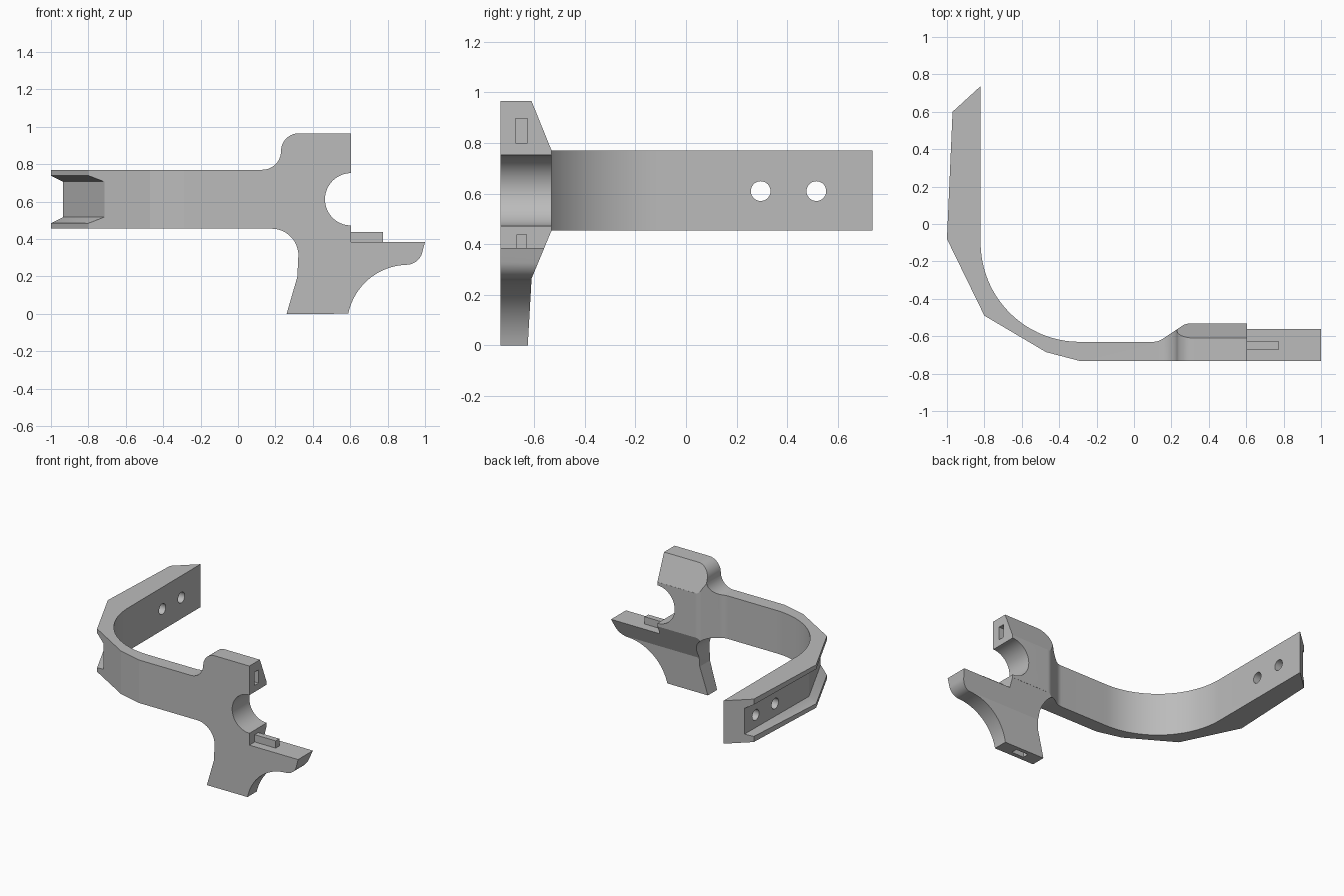
import bpy
import bmesh
from math import radians, cos, sin

cube = bpy.data.objects.get("Cube")
if cube:
    bpy.data.objects.remove(cube, do_unlink=True)

grey = bpy.data.materials.new("neutral_grey")
grey.use_nodes = True
grey.diffuse_color = (0.5, 0.5, 0.5, 1)
grey.node_tree.nodes["Principled BSDF"].inputs["Base Color"].default_value = (0.5, 0.5, 0.5, 1)


def arc(cx, cy, r, start, end, n=12):
    """Points along a circular arc, angles in degrees."""
    angles = [radians(start + (end - start) * i / n) for i in range(n + 1)]
    return [(cx + r * cos(a), cy + r * sin(a)) for a in angles]


def loft(name, rings):
    """Closed solid through a list of matching rings."""
    bm = bmesh.new()
    loops = [[bm.verts.new(p) for p in ring] for ring in rings]
    for a, b in zip(loops, loops[1:]):
        for i in range(len(a)):
            j = (i + 1) % len(a)
            bm.faces.new((a[i], a[j], b[j], b[i]))
    bm.faces.new(loops[0])
    bm.faces.new(loops[-1])
    bmesh.ops.recalc_face_normals(bm, faces=bm.faces)
    mesh = bpy.data.meshes.new(name)
    bm.to_mesh(mesh)
    bm.free()
    mesh.materials.append(grey)
    obj = bpy.data.objects.new(name, mesh)
    bpy.context.collection.objects.link(obj)
    return obj


def prism(name, points, axis, low, high):
    """Extrude a 2D profile along one axis."""
    def ring(value):
        return [p[:axis] + (value,) + p[axis:] for p in points]
    return loft(name, [ring(low), ring(high)])


def box(name, x, y, z):
    return prism(name, [(x[0], y[0]), (x[1], y[0]), (x[1], y[1]), (x[0], y[1])], 2, *z)


def combine(target, tool, operation):
    """Apply a boolean and discard the tool."""
    tool.hide_render = True
    mod = target.modifiers.new("cut", "BOOLEAN")
    mod.operation = operation
    mod.solver = "EXACT"
    mod.object = tool
    bpy.context.view_layer.objects.active = target
    bpy.ops.object.modifier_apply(modifier=mod.name)
    bpy.data.objects.remove(tool, do_unlink=True)


# Front outline: arm, upper block, round notch, lower foot
front = [(-1.1, 0.77)]
front += arc(0.13, 0.87, 0.1, -90, -10)
front += arc(0.325, 0.87, 0.095, 170, 90)
front += [(0.605, 0.965)]
front += arc(0.605, 0.612, 0.14, 90, 270, 32)
front += [(0.605, 0.385), (1.0, 0.385)]
front += arc(0.9, 0.35, 0.088, -12, -90)
front += arc(0.91, -0.065, 0.327, 90, 168.5, 20)
front += [(0.26, 0), (0.318, 0.2)]
front += arc(0.18, 0.312, 0.143, -10, 90)
front += [(-1.1, 0.455)]
bracket = prism("bracket_body", front, 1, -0.9, 0.9)

# Plan outline: faceted outer bend, smooth inner bend, thicker head
plan = [(-0.82, 0.737), (-0.97, 0.6), (-1, -0.08), (-0.8, -0.49),
        (-0.47, -0.685), (-0.29, -0.732), (1.1, -0.732), (1.1, -0.532)]
plan += arc(0.3, -0.612, 0.08, 90, 130, 8)
plan += arc(0.1, -0.53, 0.1, -50, -90, 8)
plan += arc(-0.29, -0.1, 0.53, 270, 180, 32)
combine(bracket, prism("plan_tool", plan, 2, -0.2, 1.2), "INTERSECT")

# Side outline: head tapers toward its top and bottom
side = [(-0.9, -0.1), (-0.631, -0.1), (-0.61, 0.265), (-0.533, 0.45), (1, 0.45),
        (1, 0.775), (-0.533, 0.775), (-0.61, 0.965), (-0.61, 1.1), (-0.9, 1.1)]
combine(bracket, prism("side_tool", side, 0, -1.3, 1.3), "INTERSECT")

# Tapered channel along the outside of the rear arm
rings = []
for outer, floor in [((-0.99, 0.9), (-0.92, 0.9)),
                     ((-1.0, -0.08), (-0.935, -0.09)),
                     ((-0.75, -0.59), (-0.685, -0.6))]:
    far = [o + 0.6 * (o - f) for o, f in zip(outer, floor)]
    rings.append([(*far, 0.455 + 0.01), (*floor, 0.517), (*floor, 0.706), (*far, 0.758)])
combine(bracket, loft("channel_tool", rings), "DIFFERENCE")

# Two mounting holes through the rear arm
for y in (0.295, 0.515):
    hole = prism("hole_tool", arc(y, 0.61, 0.039, 0, 348.75, 31), 0, -1.2, -0.6)
    combine(bracket, hole, "DIFFERENCE")

# Joint pockets in the upper block and under the foot
combine(bracket, box("pocket_tool", (0.43, 0.7), (-0.673, -0.627), (0.8, 0.897)), "DIFFERENCE")
combine(bracket, box("pocket_tool", (0.37, 0.47), (-0.7, -0.655), (-0.1, 0.17)), "DIFFERENCE")

# Locating peg on the foot ledge
peg = box("locating_peg", (0.59, 0.775), (-0.67, -0.628), (0.37, 0.438))

# Smooth curves with crisp edges
bpy.ops.object.select_all(action="DESELECT")
for obj in (bracket, peg):
    obj.select_set(True)
bpy.context.view_layer.objects.active = bracket
bpy.ops.object.shade_smooth_by_angle(angle=radians(14))
